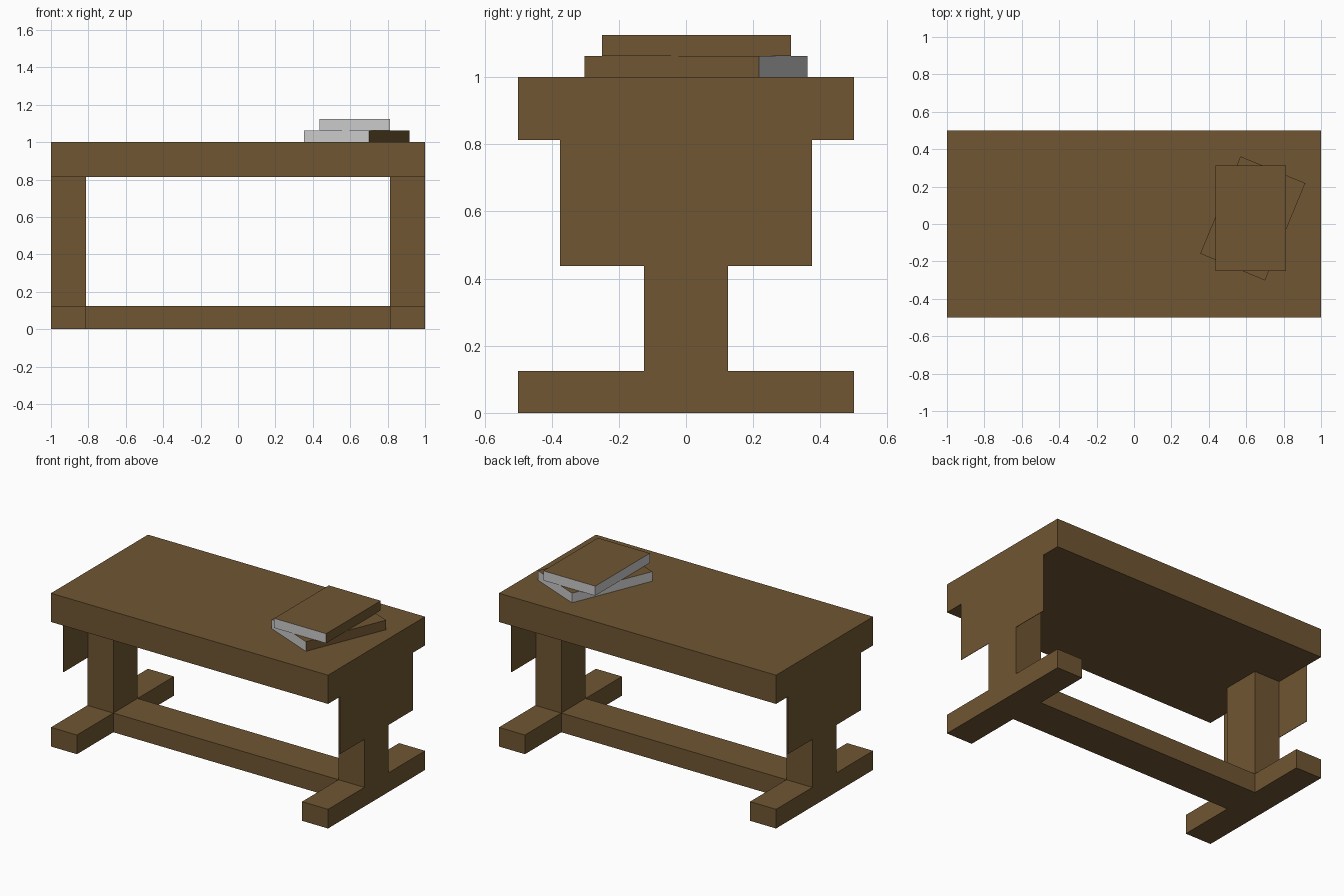
import bpy
import math
from mathutils import Matrix

cube = bpy.data.objects.get("Cube")
if cube:
    bpy.data.objects.remove(cube, do_unlink=True)


def make_material(name, color):
    mat = bpy.data.materials.new(name)
    mat.diffuse_color = color
    mat.use_nodes = True
    for node in mat.node_tree.nodes:
        if node.type == 'BSDF_PRINCIPLED':
            node.inputs["Base Color"].default_value = color
    return mat


brown = make_material("brown wood", (0.162, 0.093, 0.032, 1))
paper = make_material("grey paper", (0.6, 0.6, 0.6, 1))


def box(name, low, high, materials=(brown,)):
    """Axis-aligned box between two corners, with its origin at its centre."""
    bpy.ops.mesh.primitive_cube_add(size=1)
    obj = bpy.context.object
    obj.name = name
    size = [b - a for a, b in zip(low, high)]
    obj.data.transform(Matrix.Diagonal((*size, 1)))
    obj.location = [(a + b) / 2 for a, b in zip(low, high)]
    for mat in materials:
        obj.data.materials.append(mat)
    return obj


def book(name, center, bottom, angle):
    """Closed book: brown covers and spine on +x, paper on the other sides."""
    x, y = center
    w, d, h = 0.1875, 0.28125, 0.0625
    obj = box(name, (x - w, y - d, bottom), (x + w, y + d, bottom + h), (brown, paper))
    for face in obj.data.polygons:
        n = face.normal
        face.material_index = 0 if abs(n.z) > 0.5 or n.x > 0.5 else 1
    obj.rotation_euler.z = math.radians(angle)


inner = 0.8125    # inner face of the trestles
foot_top = 0.125
top_under = 0.8125

# Table top and low stretcher
box("table_top", (-1, -0.5, top_under), (1, 0.5, 1))
box("stretcher", (-inner, -0.125, 0), (inner, 0.125, foot_top))

# Trestle at each end: foot, post and thin outer panel
for side, s in (("left", 1), ("right", -1)):
    x0, x1 = sorted((s * inner, s))
    box(side + "_foot", (x0, -0.5, 0), (x1, 0.5, foot_top))
    box(side + "_post", (x0, -0.125, foot_top), (x1, 0.125, top_under))
    p0, p1 = sorted((s * 0.997, s))
    box(side + "_end_panel", (p0, -0.375, 0.4375), (p1, 0.375, top_under))

# Two stacked books
book("lower_book", (0.635, 0.03), 1, -22.5)
book("upper_book", (0.624, 0.031), 1.0625, 0)
